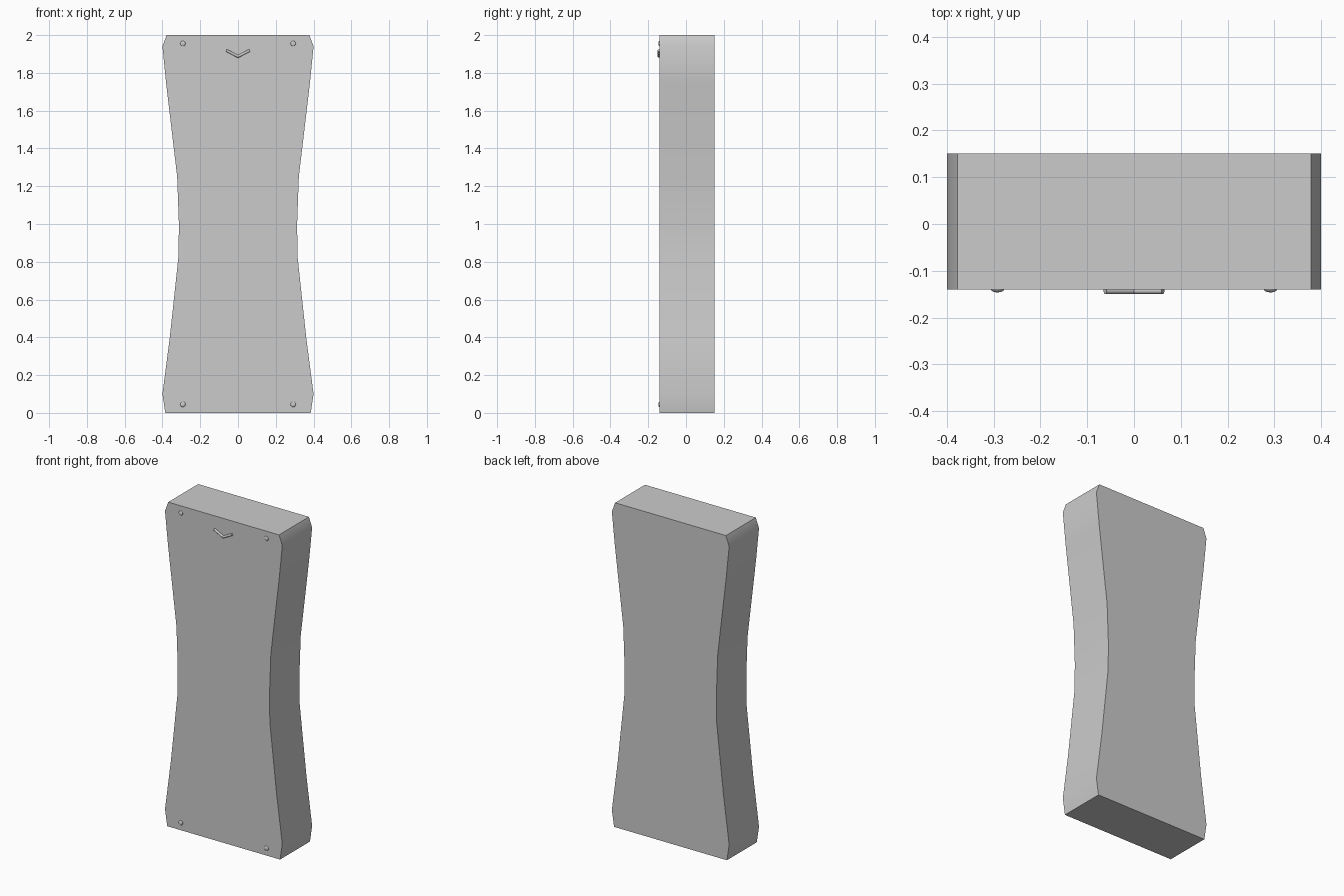
import bpy, bmesh, math

if "Cube" in bpy.data.objects:
    bpy.data.objects.remove(bpy.data.objects["Cube"])

grey = bpy.data.materials.new("plain grey")
grey.diffuse_color = (0.6, 0.6, 0.6, 1)
grey.use_nodes = True
grey.node_tree.nodes["Principled BSDF"].inputs["Base Color"].default_value = grey.diffuse_color

FRONT, BACK = -0.14, 0.151


def finish(ob, angle):
    ob.data.materials.append(grey)
    bpy.ops.object.select_all(action='DESELECT')
    ob.select_set(True)
    bpy.context.view_layer.objects.active = ob
    bpy.ops.object.shade_smooth_by_angle(angle=math.radians(angle))


# Main waisted slab: half profile (x, z), mirrored and extruded front to back
half = [(0.385, 0), (0.4, 0.1), (0.361, 0.4), (0.315, 0.83), (0.313, 1.0),
        (0.322, 1.25), (0.38, 1.74), (0.4, 1.94), (0.378, 2.0)]
outline = half + [(-x, z) for x, z in reversed(half)]
bm = bmesh.new()
face = bm.faces.new([bm.verts.new((x, FRONT, z)) for x, z in outline])
ext = bmesh.ops.extrude_face_region(bm, geom=[face])
bmesh.ops.translate(bm, vec=(0, BACK - FRONT, 0),
                    verts=[g for g in ext["geom"] if isinstance(g, bmesh.types.BMVert)])
bmesh.ops.recalc_face_normals(bm, faces=bm.faces)
me = bpy.data.meshes.new("body_slab")
bm.to_mesh(me)
bm.free()
body = bpy.data.objects.new("body_slab", me)
bpy.context.collection.objects.link(body)
finish(body, 40)

# Domed studs in the four front corners
for side, sx in (("left", -1), ("right", 1)):
    for level, z in (("lower", 0.045), ("upper", 1.955)):
        bpy.ops.mesh.primitive_uv_sphere_add(segments=16, ring_count=10, radius=0.014,
                                             location=(sx * 0.292, FRONT, z))
        stud = bpy.context.object
        stud.name = f"{level}_{side}_stud"
        stud.scale.y = 0.45
        finish(stud, 60)

# V-shaped handle near the top: two thin round bars
for side, sx in (("left", -1), ("right", 1)):
    dx, dz = 0.06, 0.031
    bpy.ops.mesh.primitive_cylinder_add(
        vertices=12, radius=0.007, depth=math.hypot(dx, dz) + 0.004,
        location=(sx * dx / 2, FRONT - 0.003, 1.887 + dz / 2),
        rotation=(0, sx * math.atan2(dx, dz), 0))
    bar = bpy.context.object
    bar.name = f"{side}_handle_bar"
    finish(bar, 40)
